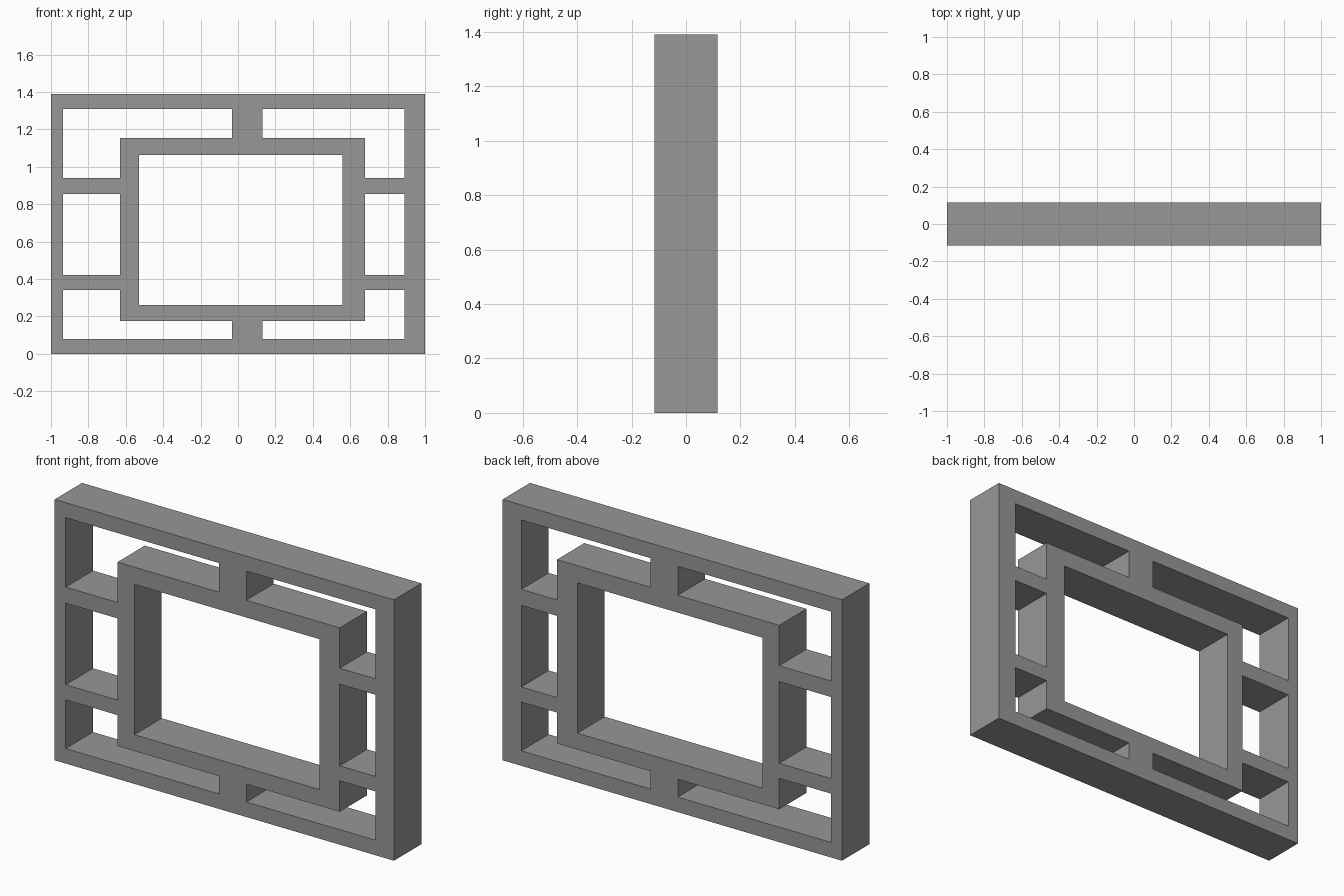
import bpy
import bmesh

cube = bpy.data.objects.get("Cube")
if cube:
    bpy.data.objects.remove(cube, do_unlink=True)

HALF_DEPTH = 0.115

grey = bpy.data.materials.new("plain_grey")
grey.use_nodes = True
colour = (0.31, 0.31, 0.31, 1)
grey.diffuse_color = colour
grey.node_tree.nodes["Principled BSDF"].inputs["Base Color"].default_value = colour


def finish(name, bm):
    bmesh.ops.recalc_face_normals(bm, faces=bm.faces)
    mesh = bpy.data.meshes.new(name)
    bm.to_mesh(mesh)
    bm.free()
    mesh.materials.append(grey)
    obj = bpy.data.objects.new(name, mesh)
    bpy.context.collection.objects.link(obj)


def loop(bm, rect, y):
    x0, x1, z0, z1 = rect
    return [bm.verts.new((x, y, z)) for x, z in ((x0, z0), (x1, z0), (x1, z1), (x0, z1))]


def bridge(bm, a, b):
    for i in range(len(a)):
        j = (i + 1) % len(a)
        bm.faces.new((a[i], a[j], b[j], b[i]))


def frame(name, outer, inner):
    """Rectangular ring with mitred corners; rects are x0, x1, z0, z1."""
    bm = bmesh.new()
    loops = [loop(bm, outer, -HALF_DEPTH), loop(bm, inner, -HALF_DEPTH),
             loop(bm, inner, HALF_DEPTH), loop(bm, outer, HALF_DEPTH)]
    for i in range(4):
        bridge(bm, loops[i], loops[(i + 1) % 4])
    finish(name, bm)


def strut(name, rect, axis):
    """Bar whose two ends along the axis are left open where it meets the frames."""
    bm = bmesh.new()
    bmesh.ops.create_cube(bm, size=1)
    x0, x1, z0, z1 = rect
    bmesh.ops.scale(bm, vec=(x1 - x0, 2 * HALF_DEPTH, z1 - z0), verts=bm.verts)
    bmesh.ops.translate(bm, vec=((x0 + x1) / 2, 0, (z0 + z1) / 2), verts=bm.verts)
    bm.normal_update()
    ends = [f for f in bm.faces if abs(f.normal[axis]) > 0.9]
    bmesh.ops.delete(bm, geom=ends, context="FACES_ONLY")
    finish(name, bm)


# Outer border and inner window frame
opening = (-0.935, 0.89, 0.08, 1.31)
window = (-0.63, 0.68, 0.175, 1.155)
frame("outer_frame", (-1, 1, 0, 1.39), opening)
frame("inner_frame", window, (-0.53, 0.56, 0.262, 1.063))

# Vertical struts
for name, z0, z1 in (("bottom_strut", opening[2], window[2]),
                     ("top_strut", window[3], opening[3])):
    strut(name, (-0.032, 0.13, z0, z1), 2)

# Horizontal struts on both sides
for side, x0, x1 in (("right", opening[0], window[0]), ("left", window[1], opening[1])):
    for level, z0, z1 in (("lower", 0.34, 0.42), ("upper", 0.855, 0.94)):
        strut(f"{level}_{side}_strut", (x0, x1, z0, z1), 0)
